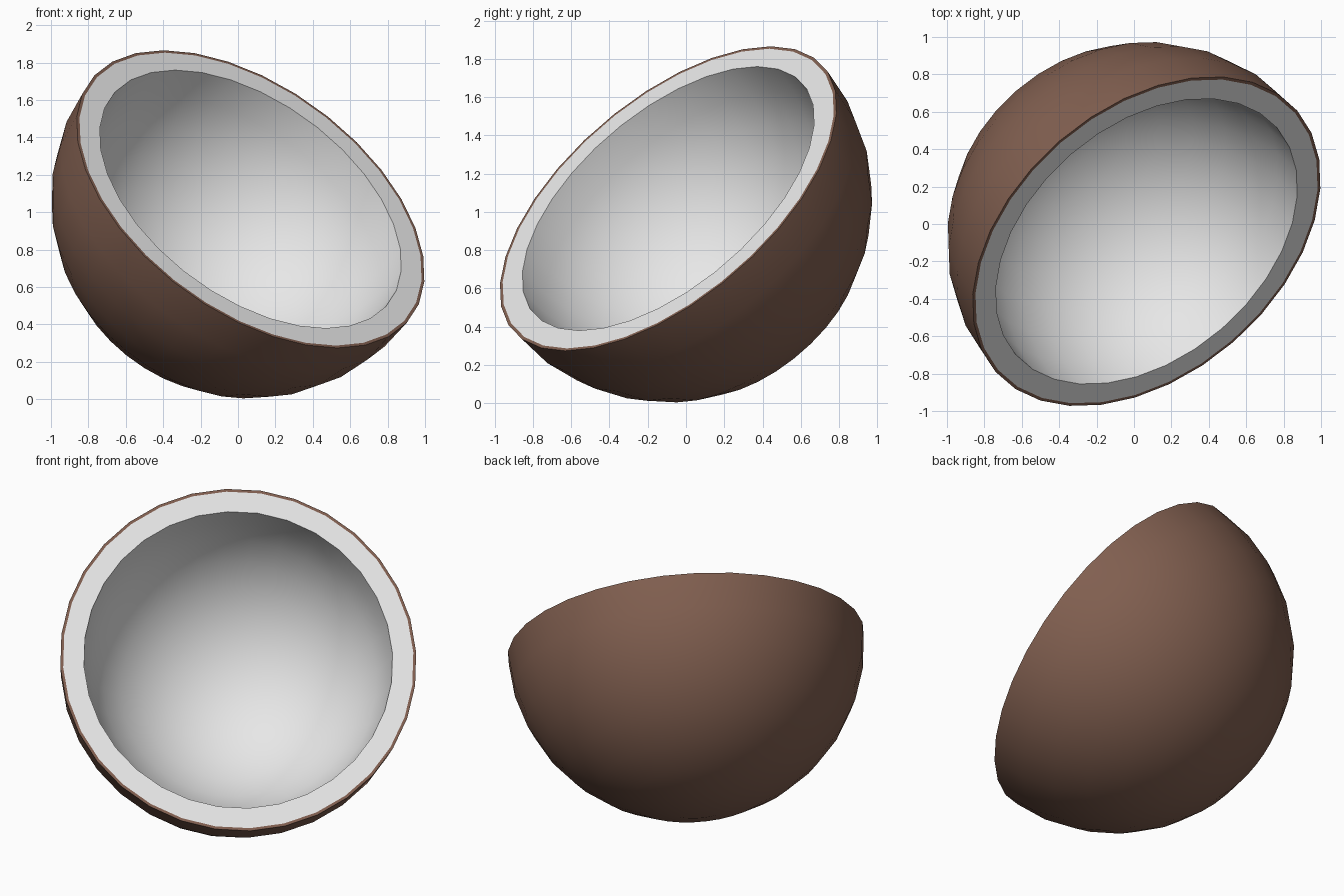
import bpy, bmesh, math
from mathutils import Matrix, Vector

if "Cube" in bpy.data.objects:
    bpy.data.objects.remove(bpy.data.objects["Cube"])

CENTER = Vector((0.067, -0.093, 1.07))   # middle of the tilted rim
OPENING = Vector((0.488, -0.564, 0.666)).normalized()
SEGS, RINGS = 32, 8


def material(name, color):
    m = bpy.data.materials.new(name)
    m.diffuse_color = (*color, 1.0)
    m.use_nodes = True
    m.node_tree.nodes["Principled BSDF"].inputs["Base Color"].default_value = m.diffuse_color
    return m


def half_shell(name, outer, inner, mat):
    """Thick hemisphere: outer bowl, flat rim, inner bowl."""
    bm = bmesh.new()
    rows = []
    for radius, flip in ((outer, False), (inner, True)):
        bowl = []
        for r in range(RINGS):
            a = math.pi / 2 * r / RINGS           # 0 at rim, towards the pole
            bowl.append([bm.verts.new((radius * math.cos(a) * math.cos(t),
                                       radius * math.cos(a) * math.sin(t),
                                       -radius * math.sin(a)))
                         for t in (math.tau * i / SEGS for i in range(SEGS))])
        pole = bm.verts.new((0, 0, -radius))
        for i in range(SEGS):
            bm.faces.new((bowl[-1][i], bowl[-1][(i + 1) % SEGS], pole))
        for a, b in zip(bowl, bowl[1:]):
            for i in range(SEGS):
                j = (i + 1) % SEGS
                bm.faces.new((a[i], a[j], b[j], b[i]))
        for f in bm.faces:
            f.smooth = True
        rows.append(bowl[0])
    # flat cut rim
    for i in range(SEGS):
        j = (i + 1) % SEGS
        bm.faces.new((rows[0][i], rows[0][j], rows[1][j], rows[1][i]))
    bmesh.ops.recalc_face_normals(bm, faces=bm.faces)
    me = bpy.data.meshes.new(name)
    bm.to_mesh(me)
    bm.free()
    me.materials.append(mat)
    ob = bpy.data.objects.new(name, me)
    bpy.context.collection.objects.link(ob)
    ob.matrix_world = (Matrix.Translation(CENTER)
                       @ OPENING.to_track_quat('Z', 'Y').to_matrix().to_4x4())
    bpy.context.view_layer.objects.active = ob
    ob.select_set(True)
    bpy.ops.object.shade_smooth_by_angle(angle=math.radians(40))
    ob.select_set(False)
    return ob


# thin brown husk and thick white flesh inside it
half_shell("husk", 1.067, 1.05, material("husk brown", (0.22, 0.115, 0.08)))
half_shell("flesh", 1.05, 0.925, material("flesh white", (0.8, 0.8, 0.8)))
